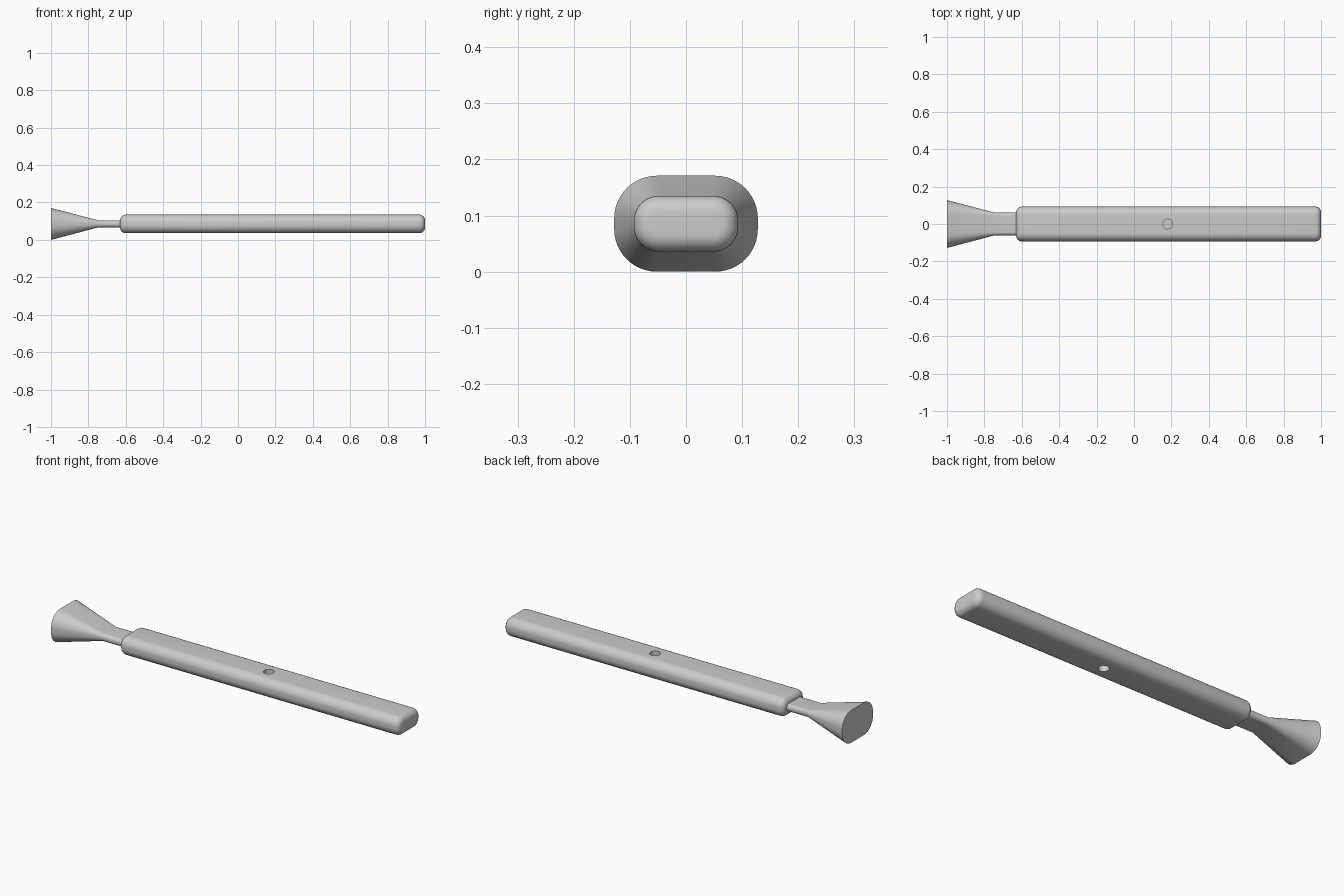
import bpy, bmesh
from math import sin, cos, pi, radians

old = bpy.data.objects.get("Cube")
if old:
    bpy.data.objects.remove(old)

MID = 0.0855   # height of the long axis

grey = bpy.data.materials.new("plain grey")
grey.use_nodes = True
colour = (0.6, 0.6, 0.6, 1)
grey.diffuse_color = colour
grey.node_tree.nodes["Principled BSDF"].inputs["Base Color"].default_value = colour


def section(x, hy, hz, r, steps=12):
    """Rounded rectangle across the long axis."""
    pts = []
    for q, (sy, sz) in enumerate([(1, 1), (-1, 1), (-1, -1), (1, -1)]):
        for i in range(steps + 1):
            a = (q + i / steps) * pi / 2
            pts.append((x, sy * (hy - r) + r * cos(a), MID + sz * (hz - r) + r * sin(a)))
    return pts


def loft(name, sections):
    bm = bmesh.new()
    rings = [[bm.verts.new(p) for p in section(*s)] for s in sections]
    for a, b in zip(rings, rings[1:]):
        for i in range(len(a)):
            j = (i + 1) % len(a)
            bm.faces.new((a[i], a[j], b[j], b[i]))
    bm.faces.new(rings[0])
    bm.faces.new(rings[-1])
    bmesh.ops.recalc_face_normals(bm, faces=bm.faces)
    mesh = bpy.data.meshes.new(name)
    bm.to_mesh(mesh)
    bm.free()
    mesh.materials.append(grey)
    ob = bpy.data.objects.new(name, mesh)
    bpy.context.collection.objects.link(ob)
    return ob


def smooth(ob):
    bpy.ops.object.select_all(action='DESELECT')
    ob.select_set(True)
    bpy.context.view_layer.objects.active = ob
    bpy.ops.object.shade_smooth_by_angle(angle=radians(30))


# Handle: rounded bar with rounded-over ends
HY, HZ, R, END = 0.093, 0.0495, 0.044, 0.03
angles = [i * pi / 16 for i in range(9)]
start = [(-0.63 + END * (1 - sin(a)), END * (1 - cos(a))) for a in reversed(angles)]
finish = [(1 - END * (1 - sin(a)), END * (1 - cos(a))) for a in angles]
profile = sorted(start + finish)
handle = loft("handle", [(x, HY - d, HZ - d, R - d) for x, d in profile])

# Blind round holes in the top and bottom of the handle
for side, label in ((1, "top"), (-1, "bottom")):
    bpy.ops.mesh.primitive_cylinder_add(
        vertices=48, radius=0.026, depth=0.08, location=(0.18, 0, MID + side * 0.05))
    cutter = bpy.context.object
    cutter.name = label + "_hole_cutter"
    cutter.data.materials.append(grey)
    cutter.hide_render = True
    cutter.hide_viewport = True
    cut = handle.modifiers.new(label + " hole", 'BOOLEAN')
    cut.operation = 'DIFFERENCE'
    cut.solver = 'EXACT'
    cut.object = cutter
smooth(handle)

# Flared head narrowing into a flat neck
head = loft("flared_head", [
    (-1.0, 0.128, 0.0855, 0.076),
    (-0.75, 0.062, 0.0195, 0.0185),
    (-0.6, 0.062, 0.0195, 0.0185)])
smooth(head)
